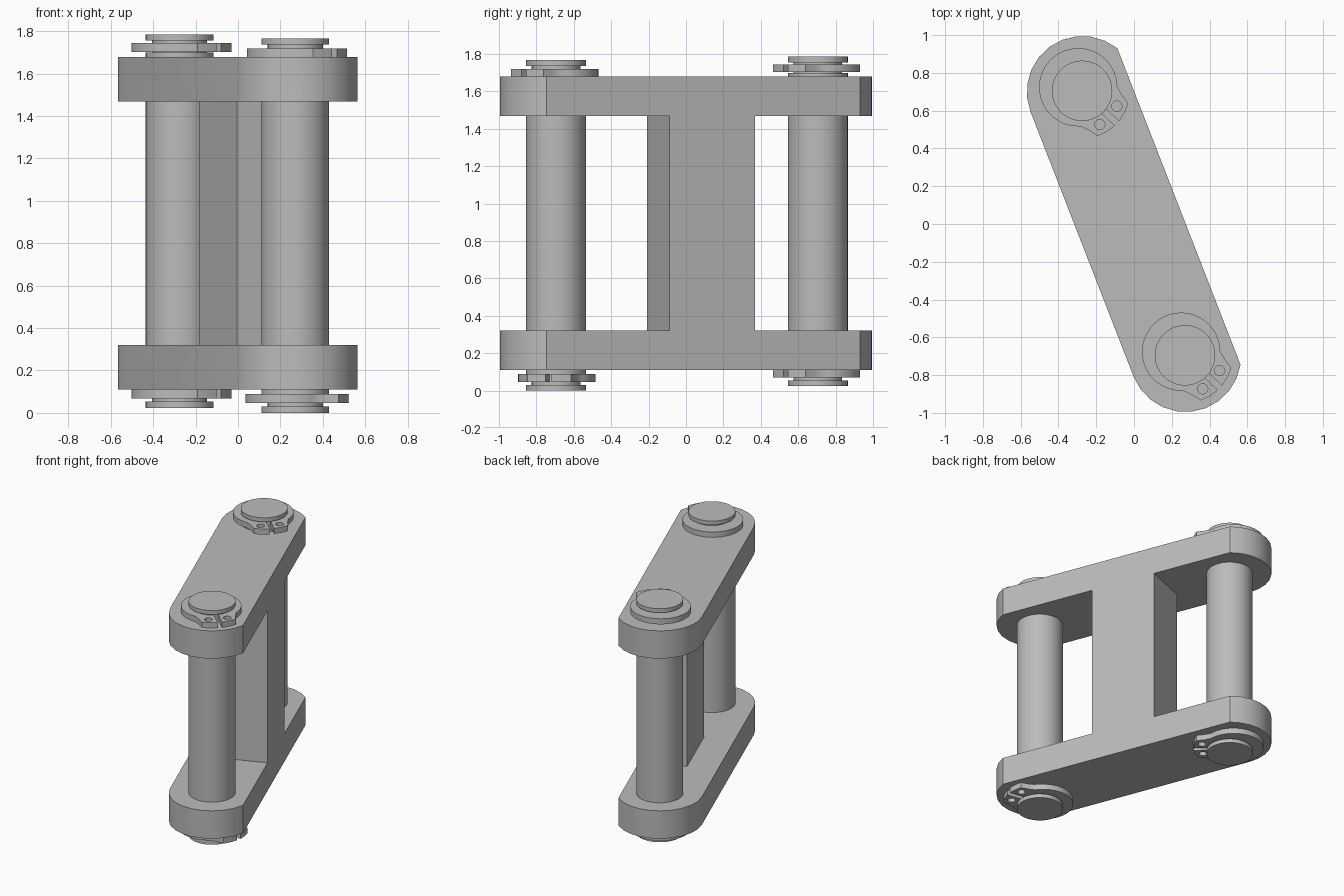
import bpy, bmesh
from math import sin, cos, pi, radians, atan2
from mathutils import Vector, Matrix

cube = bpy.data.objects.get("Cube")
if cube:
    bpy.data.objects.remove(cube)

steel = bpy.data.materials.new("steel grey")
steel.use_nodes = True
GREY = (0.5, 0.5, 0.5, 1)
steel.diffuse_color = GREY
steel.node_tree.nodes["Principled BSDF"].inputs["Base Color"].default_value = GREY

# Pin axes and the frame of the link: u runs back pin to front pin, w across
BACK, FRONT = Vector((-0.275, 0.705)), Vector((0.27, -0.695))
u = (FRONT - BACK).normalized()
w = Vector((-u.y, u.x))
LINK = Matrix(((w.x, u.x, 0, 0), (w.y, u.y, 0, 0), (0, 0, 1, 0), (0, 0, 0, 1)))


def select(obj):
    bpy.ops.object.select_all(action='DESELECT')
    obj.select_set(True)
    bpy.context.view_layer.objects.active = obj


def finish(obj):
    obj.data.materials.clear()
    obj.data.materials.append(steel)
    select(obj)
    bpy.ops.object.shade_smooth_by_angle(angle=radians(30))


def new_object(name, bm):
    bmesh.ops.recalc_face_normals(bm, faces=bm.faces)
    mesh = bpy.data.meshes.new(name)
    bm.to_mesh(mesh)
    bm.free()
    obj = bpy.data.objects.new(name, mesh)
    bpy.context.collection.objects.link(obj)
    return obj


def prism(name, outline, z0, z1):
    """Extrude an outline given in link coordinates (across, along)."""
    bm = bmesh.new()
    face = bm.faces.new([bm.verts.new(LINK @ Vector((a, b, z0))) for a, b in outline])
    top = bmesh.ops.extrude_face_region(bm, geom=[face])["geom"]
    bmesh.ops.translate(bm, vec=(0, 0, z1 - z0),
                        verts=[v for v in top if isinstance(v, bmesh.types.BMVert)])
    return new_object(name, bm)


def rectangle(a0, a1, b0, b1):
    return [(a0, b0), (a1, b0), (a1, b1), (a0, b1)]


def arc(cx, cy, r, start, end, steps):
    angles = [radians(start + (end - start) * i / steps) for i in range(steps + 1)]
    return [(cx + r * cos(t), cy + r * sin(t)) for t in angles]


# Link body: rounded bar with one flat side, pocketed to leave two plates and a web
half = (FRONT - BACK).length / 2
outline = arc(0, half, 0.295, 30, 180, 10) + arc(0, -half, 0.295, 180, 330, 10)
body = prism("link_body", outline, 0.111, 1.678)
pockets = [rectangle(-1, 1, 0.193, 2), rectangle(-1, 1, -2, -0.297),
           rectangle(-1, -0.08, -1.5, 1.5)]
for pocket in pockets:
    cutter = prism("pocket_cutter", pocket, 0.321, 1.469)
    cutter.hide_render = True
    mod = body.modifiers.new("pocket", 'BOOLEAN')
    mod.operation, mod.solver, mod.object = 'DIFFERENCE', 'EXACT', cutter
    select(body)
    bpy.ops.object.modifier_apply(modifier=mod.name)
    bpy.data.objects.remove(cutter)
finish(body)


def pin(name, centre, z0, z1):
    """Turned pin with a retaining groove near each end."""
    r, g = 0.16, 0.13
    profile = [(r, z0), (r, z0 + 0.03), (g, z0 + 0.03), (g, z0 + 0.087), (r, z0 + 0.087)]
    profile += [(a, z0 + z1 - z) for a, z in reversed(profile)]
    bm = bmesh.new()
    n = 48
    rings = [[bm.verts.new((centre.x + a * cos(2 * pi * i / n),
                            centre.y + a * sin(2 * pi * i / n), z)) for i in range(n)]
             for a, z in profile]
    for lower, upper in zip(rings, rings[1:]):
        for i in range(n):
            j = (i + 1) % n
            bm.faces.new((lower[i], lower[j], upper[j], upper[i]))
    bm.faces.new(rings[0])
    bm.faces.new(rings[-1])
    finish(new_object(name, bm))


def snap_ring(name, centre, z0, z1, angle):
    """Eccentric open ring with two drilled lugs pointing along the angle."""
    lug = [(0.17, 0.128), (0.225, 0.118), (0.243, 0.07), (0.253, 0.016)]
    outer = arc(-0.028, 0, 0.207, 44, 316, 40)
    inner = arc(0, 0, 0.13, -7, -353, 40)
    shape = outer + [(x, -y) for x, y in lug] + inner + lug[::-1]
    holes = [arc(0.19, s * 0.066, 0.027, 0, 345, 23) for s in (-1, 1)]
    curve = bpy.data.curves.new(name, 'CURVE')
    curve.dimensions, curve.fill_mode = '2D', 'BOTH'
    curve.extrude = (z1 - z0) / 2
    for loop in [shape] + holes:
        spline = curve.splines.new('POLY')
        spline.points.add(len(loop) - 1)
        for point, (x, y) in zip(spline.points, loop):
            point.co = (x, y, 0, 1)
        spline.use_cyclic_u = True
    obj = bpy.data.objects.new(name, curve)
    bpy.context.collection.objects.link(obj)
    obj.location = (centre.x, centre.y, (z0 + z1) / 2)
    obj.rotation_euler.z = radians(angle)
    select(obj)
    bpy.ops.object.convert(target='MESH')
    obj = bpy.context.object
    bm = bmesh.new()
    bm.from_mesh(obj.data)
    bmesh.ops.remove_doubles(bm, verts=bm.verts, dist=0.0005)
    bmesh.ops.recalc_face_normals(bm, faces=bm.faces)
    bm.to_mesh(obj.data)
    bm.free()
    finish(obj)


# Pins
pin("back_pin", BACK, 0.024, 1.785)
pin("front_pin", FRONT, 0, 1.766)

# Retaining rings
snap_ring("back_top_ring", BACK, 1.702, 1.744, -43)
snap_ring("back_bottom_ring", BACK, 0.069, 0.111, -43)
snap_ring("front_top_ring", FRONT, 1.678, 1.718, -43)
snap_ring("front_bottom_ring", FRONT, 0.046, 0.088, -9)
